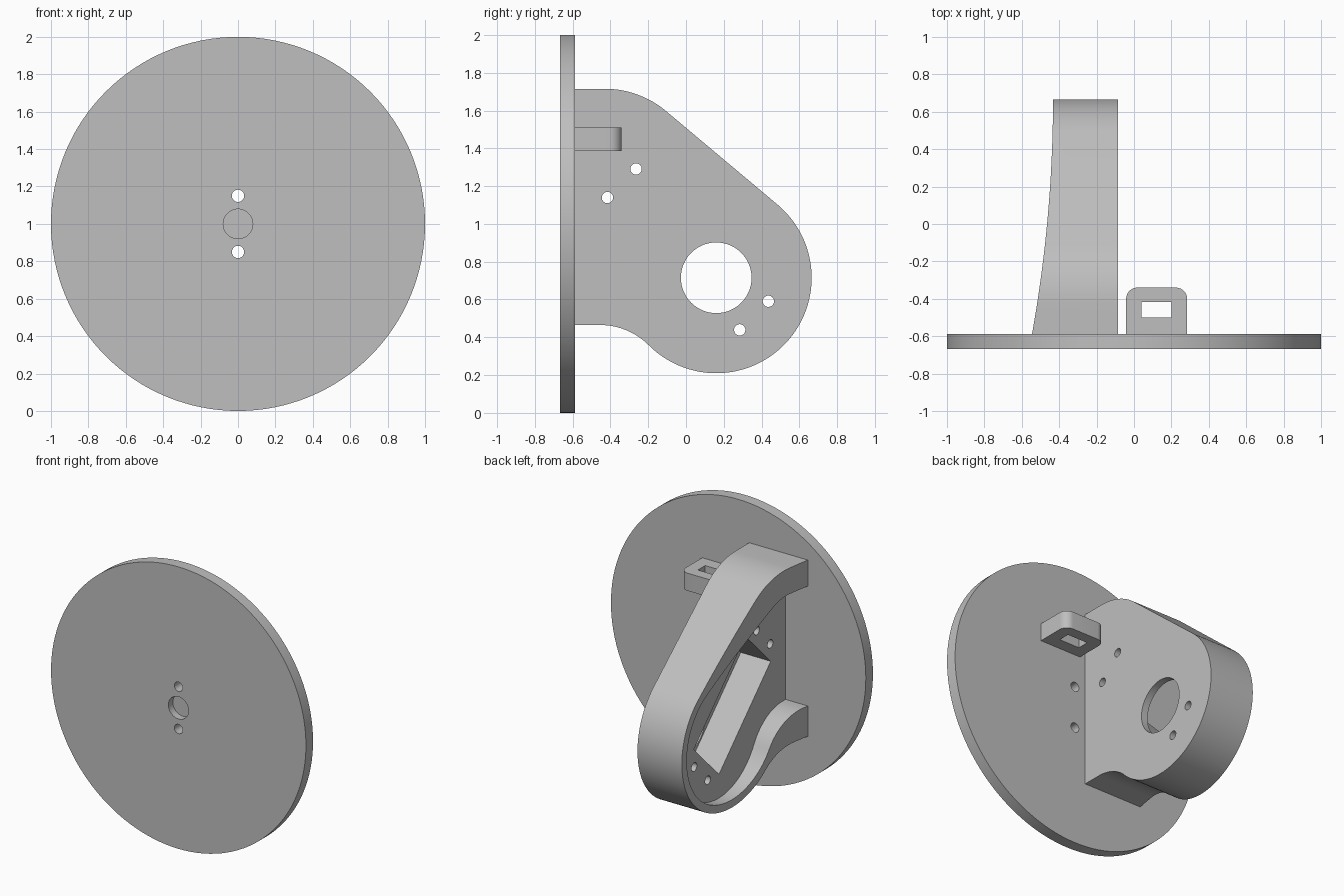
import bpy, bmesh, math
from math import sin, cos, radians, atan2, acos, hypot, pi

if "Cube" in bpy.data.objects:
    bpy.data.objects.remove(bpy.data.objects["Cube"])

grey = bpy.data.materials.new("plain grey")
grey.use_nodes = True
color = (0.52, 0.52, 0.52, 1)
grey.diffuse_color = color
grey.node_tree.nodes["Principled BSDF"].inputs["Base Color"].default_value = color


def prism(name, outline, axis, lo, hi):
    """Extrude a 2D outline along axis 0, 1 or 2; the other two axes hold the outline."""
    def place(p, d):
        co = list(p)
        co.insert(axis, d)
        return co
    bm = bmesh.new()
    face = bm.faces.new([bm.verts.new(place(p, lo)) for p in outline])
    top = bmesh.ops.extrude_face_region(bm, geom=[face])["geom"]
    shift = [0, 0, 0]
    shift[axis] = hi - lo
    bmesh.ops.translate(bm, vec=shift, verts=[v for v in top if isinstance(v, bmesh.types.BMVert)])
    bmesh.ops.recalc_face_normals(bm, faces=bm.faces[:])
    mesh = bpy.data.meshes.new(name)
    bm.to_mesh(mesh)
    bm.free()
    mesh.materials.append(grey)
    ob = bpy.data.objects.new(name, mesh)
    bpy.context.collection.objects.link(ob)
    return ob


def arc(center, r, a, b, n=24):
    return [(center[0] + r * cos(a + (b - a) * i / n),
             center[1] + r * sin(a + (b - a) * i / n)) for i in range(n + 1)]


def circle(center, r, n=48):
    return arc(center, r, 0, 2 * pi, n)[:-1]


def box(a0, a1, b0, b1):
    return [(a0, b0), (a1, b0), (a1, b1), (a0, b1)]


def cut(ob, cutters):
    for c in cutters:
        mod = ob.modifiers.new("cut", 'BOOLEAN')
        mod.operation, mod.solver, mod.object = 'DIFFERENCE', 'EXACT', c
    bpy.context.view_layer.update()
    mesh = bpy.data.meshes.new_from_object(ob.evaluated_get(bpy.context.evaluated_depsgraph_get()))
    ob.modifiers.clear()
    ob.data = mesh
    for c in cutters:
        bpy.data.objects.remove(c)


FRONT, BACK = -0.667, -0.587      # faces of the disc
HUB, SHOULDER = (0.16, 0.715), (-0.43, 1.21)


def bracket_outline(r_top, r_hub, z_low, r_fillet, y_start):
    """Tapered hull of two circles, joined to the disc by a concave fillet below."""
    dy, dz = HUB[0] - SHOULDER[0], HUB[1] - SHOULDER[1]
    tangent = atan2(dz, dy) + acos((r_top - r_hub) / hypot(dy, dz))
    fz = z_low - r_fillet
    fy = HUB[0] - math.sqrt((r_hub + r_fillet) ** 2 - (HUB[1] - fz) ** 2)
    touch = atan2(HUB[1] - fz, HUB[0] - fy)
    pts = [(y_start, z_low)]
    pts += arc((fy, fz), r_fillet, pi / 2, touch)
    pts += arc(HUB, r_hub, touch - pi, tangent, 64)[1:]
    pts += arc(SHOULDER, r_top, tangent, pi / 2)
    return pts + [(y_start, SHOULDER[1] + r_top)]


# Round base disc with two through holes and a blind centre recess
disc = prism("base_disc", circle((0, 1), 1, 128), 1, FRONT, BACK)
cut(disc, [prism("hole", circle((0, 1 + s * 0.15), 0.033, 32), 1, -0.8, -0.5) for s in (1, -1)]
    + [prism("hole", circle((0, 1), 0.079), 1, -0.8, BACK - 0.03)])

# Motor bracket body
bracket = prism("motor_bracket", bracket_outline(0.505, 0.505, 0.465, 0.365, BACK), 0, -0.65, -0.085)

# Flared open edge, shallow recess, motor pocket, shaft hole and screw holes
flare = [(-0.433 - 0.112 * ((0.67 - y) / 1.257) ** 2, y) for y in [-0.65 + i * 0.055 for i in range(25)]]
mid, d = (0.01, 0.865), math.sqrt(0.5)


def tilted(along, across):
    return (mid[0] + d * (along + across), mid[1] + d * (across - along))


signs = [(-1, -1), (1, -1), (1, 1), (-1, 1)]
pocket = [tilted(0.41 * a, 0.2 * b) for a, b in signs]
cut(bracket, [
    prism("flare_cut", [(-0.9, -0.65)] + flare + [(-0.9, flare[-1][1])], 2, 0, 2),
    prism("recess_cut", bracket_outline(0.32, 0.45, 0.68, 0.365, -0.7), 0, -0.8, -0.37),
    prism("pocket_cut", pocket, 0, -0.6, -0.135),
    prism("shaft_cut", circle(HUB, 0.187, 64), 0, -0.3, 0.1)]
    + [prism("screw_cut", circle(tilted(0.495 * a, 0.107 * b), 0.03, 32), 0, -0.6, 0.1) for a, b in signs])

# Small cable tab with rounded corners and a rectangular slot
x0, x1, y1, r = -0.042, 0.284, -0.34, 0.06
tab_outline = ([(x0, BACK), (x1, BACK)] + arc((x1 - r, y1 - r), r, 0, pi / 2, 12)
               + arc((x0 + r, y1 - r), r, pi / 2, pi, 12))
tab = prism("cable_tab", tab_outline, 2, 1.385, 1.51)
cut(tab, [prism("slot", box(0.04, 0.2, -0.5, -0.418), 2, 1.2, 1.7)])

# Smooth curved walls, keep edges crisp
bpy.ops.object.select_all(action='DESELECT')
for ob in (disc, bracket, tab):
    ob.select_set(True)
bpy.context.view_layer.objects.active = disc
bpy.ops.object.shade_smooth_by_angle(angle=radians(30))
